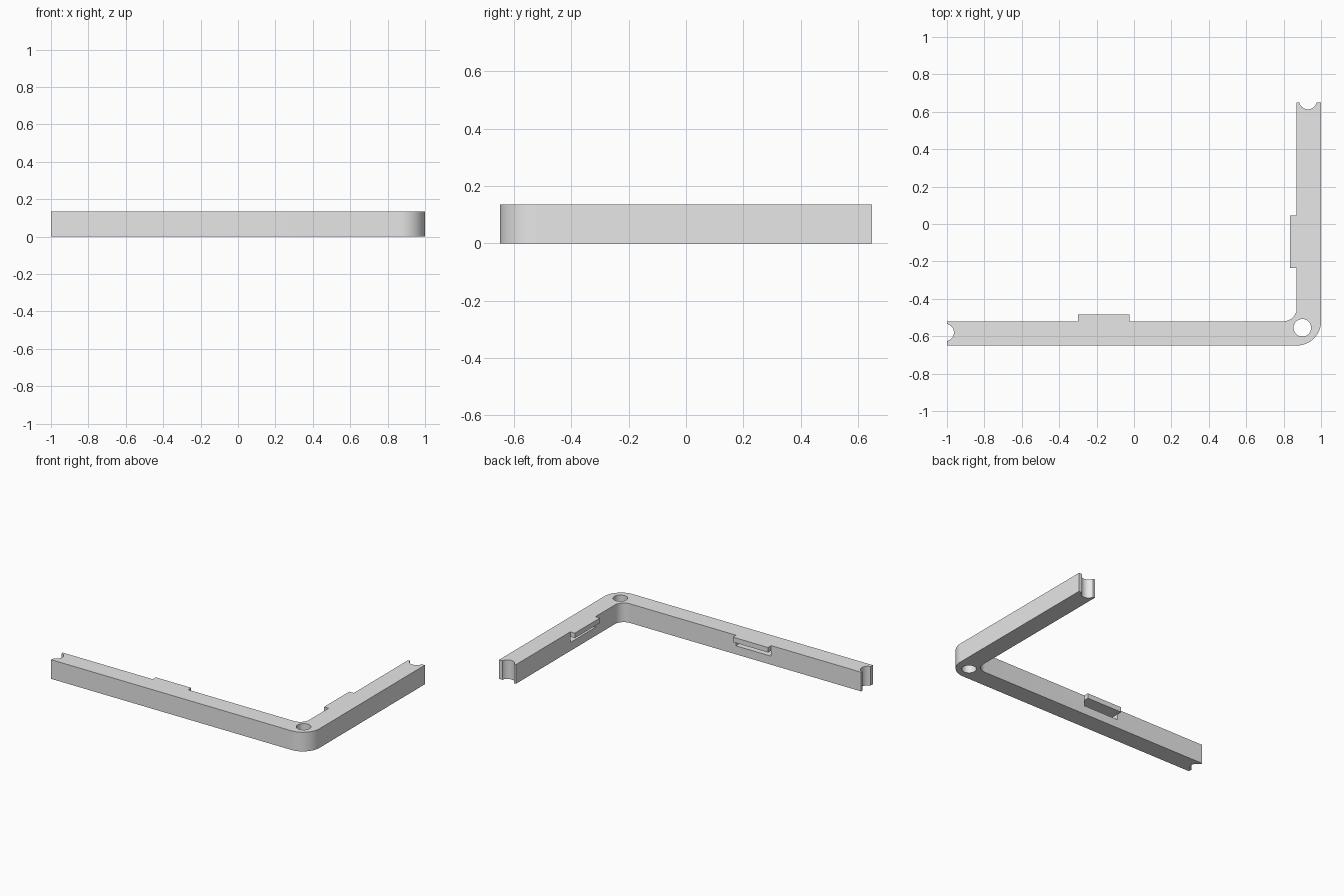
import bpy, bmesh, math

if "Cube" in bpy.data.objects:
    bpy.data.objects.remove(bpy.data.objects["Cube"])

H = 0.135                      # height of the bracket
TAB_Z, SLOT_Z = 0.10, 0.06     # underside of the tabs, floor of the slots

grey = bpy.data.materials.new("light grey")
grey.diffuse_color = (0.8, 0.8, 0.8, 1)
grey.use_nodes = True
grey.node_tree.nodes["Principled BSDF"].inputs["Base Color"].default_value = grey.diffuse_color


def arc(cx, cy, r, a0, a1, n):
    """Points along an arc, angles in degrees."""
    angles = [math.radians(a0 + (a1 - a0) * i / n) for i in range(n + 1)]
    return [(cx + r * math.cos(a), cy + r * math.sin(a)) for a in angles]


def prism(name, points, z0, z1):
    """Extrude a counter-clockwise outline from z0 to z1."""
    bm = bmesh.new()
    face = bm.faces.new([bm.verts.new((x, y, z0)) for x, y in points])
    new = bmesh.ops.extrude_face_region(bm, geom=[face])["geom"]
    top = [v for v in new if isinstance(v, bmesh.types.BMVert)]
    bmesh.ops.translate(bm, verts=top, vec=(0, 0, z1 - z0))
    bmesh.ops.recalc_face_normals(bm, faces=bm.faces)
    mesh = bpy.data.meshes.new(name)
    bm.to_mesh(mesh)
    bm.free()
    mesh.materials.append(grey)
    obj = bpy.data.objects.new(name, mesh)
    bpy.context.collection.objects.link(obj)
    return obj


def box(name, x0, x1, y0, y1, z0, z1):
    return prism(name, [(x0, y0), (x1, y0), (x1, y1), (x0, y1)], z0, z1)


def combine(target, tool, operation):
    """Apply a boolean and discard the tool object."""
    mod = target.modifiers.new(operation.lower(), 'BOOLEAN')
    mod.operation, mod.solver, mod.object = operation, 'EXACT', tool
    bpy.context.view_layer.objects.active = target
    bpy.ops.object.modifier_apply(modifier=mod.name)
    bpy.data.objects.remove(tool, do_unlink=True)


# L-shaped frame with rounded corner and a round notch in each end
outline = [(-1, -0.65)]
outline += arc(0.87, -0.52, 0.13, -90, 0, 20)          # outer corner
outline += [(1, 0.65)]
outline += arc(0.93, 0.66, 0.047, -12.3, -167.7, 20)   # notch in the short arm
outline += [(0.87, 0.65)]
outline += arc(0.80, -0.45, 0.07, 0, -90, 14)          # inner corner
outline += [(-1, -0.52)]
outline += arc(-1.01, -0.58, 0.047, 77.7, -77.7, 20)   # notch in the long arm
frame = prism("corner_frame", outline, 0, H)

# Through hole in the corner
combine(frame, prism("hole_cutter", arc(0.90, -0.555, 0.047, 0, 348.75, 31),
                     -0.1, H + 0.1), 'DIFFERENCE')

# Slots in the inner faces
combine(frame, box("long_slot", -0.30, -0.025, -0.61, -0.45, SLOT_Z, TAB_Z), 'DIFFERENCE')
combine(frame, box("short_slot", 0.80, 0.96, -0.235, 0.045, SLOT_Z, TAB_Z), 'DIFFERENCE')

# Tabs overhanging the slots
combine(frame, box("long_tab", -0.30, -0.025, -0.54, -0.485, TAB_Z, H), 'UNION')
combine(frame, box("short_tab", 0.835, 0.89, -0.235, 0.045, TAB_Z, H), 'UNION')

# Smooth curves with sharp edges
bpy.ops.object.select_all(action='DESELECT')
frame.select_set(True)
bpy.context.view_layer.objects.active = frame
bpy.ops.object.shade_smooth_by_angle(angle=math.radians(30))
